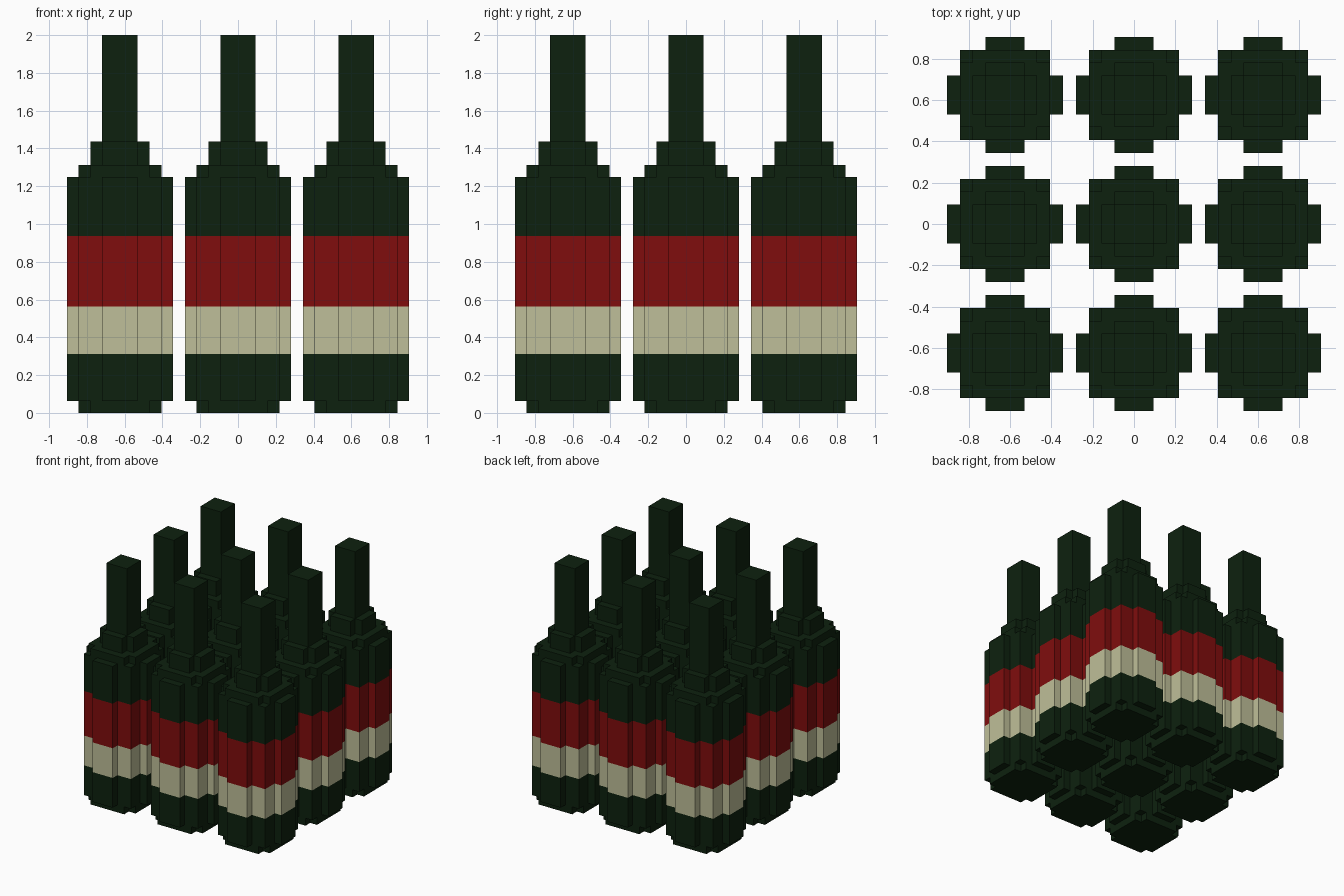
import bpy, bmesh

cube = bpy.data.objects.get("Cube")
if cube:
    bpy.data.objects.remove(cube, do_unlink=True)

UNIT = 2 / 32      # one block of the stepped shape
SPACING = 10       # blocks between bottle centres


def material(name, r, g, b):
    mat = bpy.data.materials.new(name)
    mat.use_nodes = True
    mat.diffuse_color = (r, g, b, 1)
    mat.node_tree.nodes["Principled BSDF"].inputs["Base Color"].default_value = (r, g, b, 1)
    return mat


GREEN = material("dark green glass", 0.004, 0.0155, 0.0045)
RED = material("red label", 0.214, 0.004, 0.004)
CREAM = material("cream label", 0.522, 0.522, 0.319)


def outline(outer, inner, arm):
    """Square of half-width inner with arms of half-width arm reaching outer."""
    if outer == inner:
        return [(outer, -outer), (outer, outer), (-outer, outer), (-outer, -outer)]
    quarter = [(outer, -arm), (outer, arm), (inner, arm), (inner, inner), (arm, inner)]
    if arm == inner:
        quarter = [(outer, -arm), (outer, arm), (inner, arm)]
    points = []
    for _ in range(4):
        points += quarter
        quarter = [(-y, x) for x, y in quarter]
    return points


def prism(name, section, heights, mats):
    """Closed prism; each band between heights takes its own material."""
    unique = list(dict.fromkeys(mats))
    bm = bmesh.new()
    rings = [[bm.verts.new((x * UNIT, y * UNIT, z * UNIT)) for x, y in section]
             for z in heights]
    n = len(section)
    bm.faces.new(rings[0][::-1])
    bm.faces.new(rings[-1])
    for low, high, mat in zip(rings, rings[1:], mats):
        for i in range(n):
            j = (i + 1) % n
            face = bm.faces.new((low[i], low[j], high[j], high[i]))
            face.material_index = unique.index(mat)
    bmesh.ops.remove_doubles(bm, verts=bm.verts, dist=UNIT / 100)
    bmesh.ops.recalc_face_normals(bm, faces=bm.faces)
    mesh = bpy.data.meshes.new(name)
    bm.to_mesh(mesh)
    bm.free()
    for mat in unique:
        mesh.materials.append(mat)
    return mesh


# Parts of one bottle, from the foot to the neck
parts = {
    "foot": prism("foot", outline(3.5, 2.5, 2.5), (0, 1), [GREEN]),
    "body": prism("body", outline(4.5, 3.5, 1.5), (1, 5, 9, 15, 20),
                  [GREEN, CREAM, RED, GREEN]),
    "shoulder": prism("shoulder", outline(3.5, 2.5, 2.5), (20, 21), [GREEN]),
    "collar": prism("collar", outline(2.5, 1.5, 1.5), (21, 23), [GREEN]),
    "neck": prism("neck", outline(1.5, 1.5, 1.5), (23, 32), [GREEN]),
}

# Nine bottles in a square grid
for row, y in zip(("front", "middle", "back"), (-1, 0, 1)):
    for column, x in zip(("right", "centre", "left"), (-1, 0, 1)):
        for part, mesh in parts.items():
            obj = bpy.data.objects.new(f"{row}_{column}_bottle_{part}", mesh)
            obj.location = (x * SPACING * UNIT, y * SPACING * UNIT, 0)
            bpy.context.collection.objects.link(obj)
